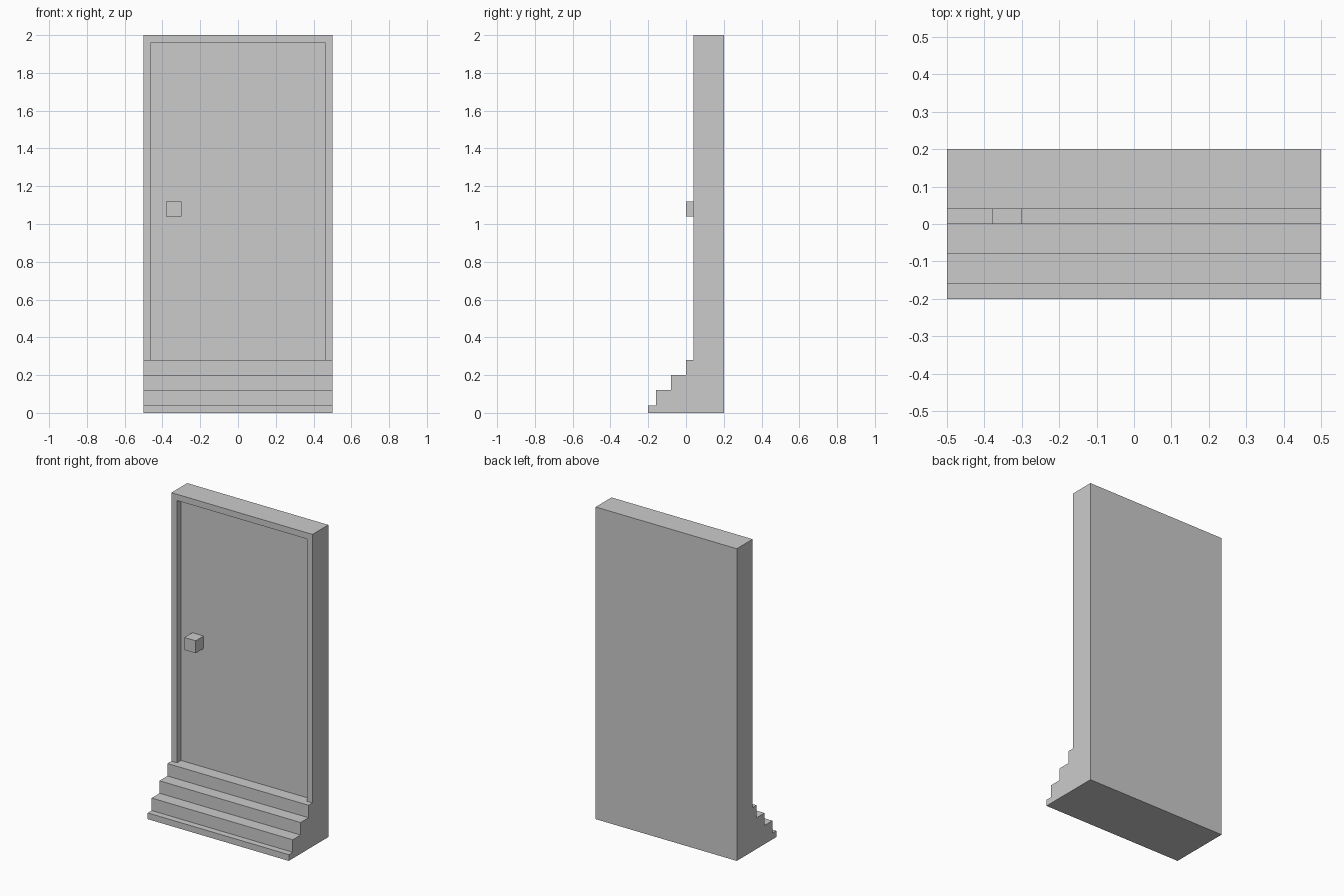
import bpy
import bmesh
from mathutils import Vector

if "Cube" in bpy.data.objects:
    bpy.data.objects.remove(bpy.data.objects["Cube"])


def prism(name, outline, direction):
    """Extrude a flat closed outline along a direction into a solid."""
    bm = bmesh.new()
    face = bm.faces.new([bm.verts.new(p) for p in outline])
    ext = bmesh.ops.extrude_face_region(bm, geom=[face], use_keep_orig=True)
    moved = [g for g in ext["geom"] if isinstance(g, bmesh.types.BMVert)]
    bmesh.ops.translate(bm, verts=moved, vec=Vector(direction))
    bmesh.ops.recalc_face_normals(bm, faces=bm.faces)
    mesh = bpy.data.meshes.new(name)
    bm.to_mesh(mesh)
    bm.free()
    obj = bpy.data.objects.new(name, mesh)
    bpy.context.collection.objects.link(obj)
    return obj


def front_prism(name, outline_xz, y0, y1):
    return prism(name, [(x, y0, z) for x, z in outline_xz], (0, y1 - y0, 0))


def rect(x0, x1, z0, z1):
    return [(x0, z0), (x1, z0), (x1, z1), (x0, z1)]


HALF, BACK, SILL, TOP, RIM = 0.5, 0.2, 0.28, 2.0, 0.04

# Steps: staircase side profile, solid through to the back
profile = [(BACK, 0), (-0.2, 0)]
z = 0.0
for y, top in ((-0.2, 0.04), (-0.16, 0.12), (-0.08, 0.2), (0.0, SILL)):
    profile += [(y, z), (y, top)] if z else [(y, top)]
    z = top
profile.append((BACK, SILL))
prism("steps", [(-HALF, y, z) for y, z in profile], (2 * HALF, 0, 0))

# Door frame: two jambs and a lintel as one arch
inner = HALF - RIM
front_prism("door_frame", [
    (-HALF, SILL), (-HALF, TOP), (HALF, TOP), (HALF, SILL),
    (inner, SILL), (inner, TOP - RIM), (-inner, TOP - RIM), (-inner, SILL),
], 0.04, BACK)

# Recessed door panel
front_prism("door_panel", rect(-inner, inner, SILL, TOP - RIM), 0.08, BACK)

# Square door knob
front_prism("door_knob", rect(-0.38, -0.30, 1.04, 1.12), 0.0, 0.08)
